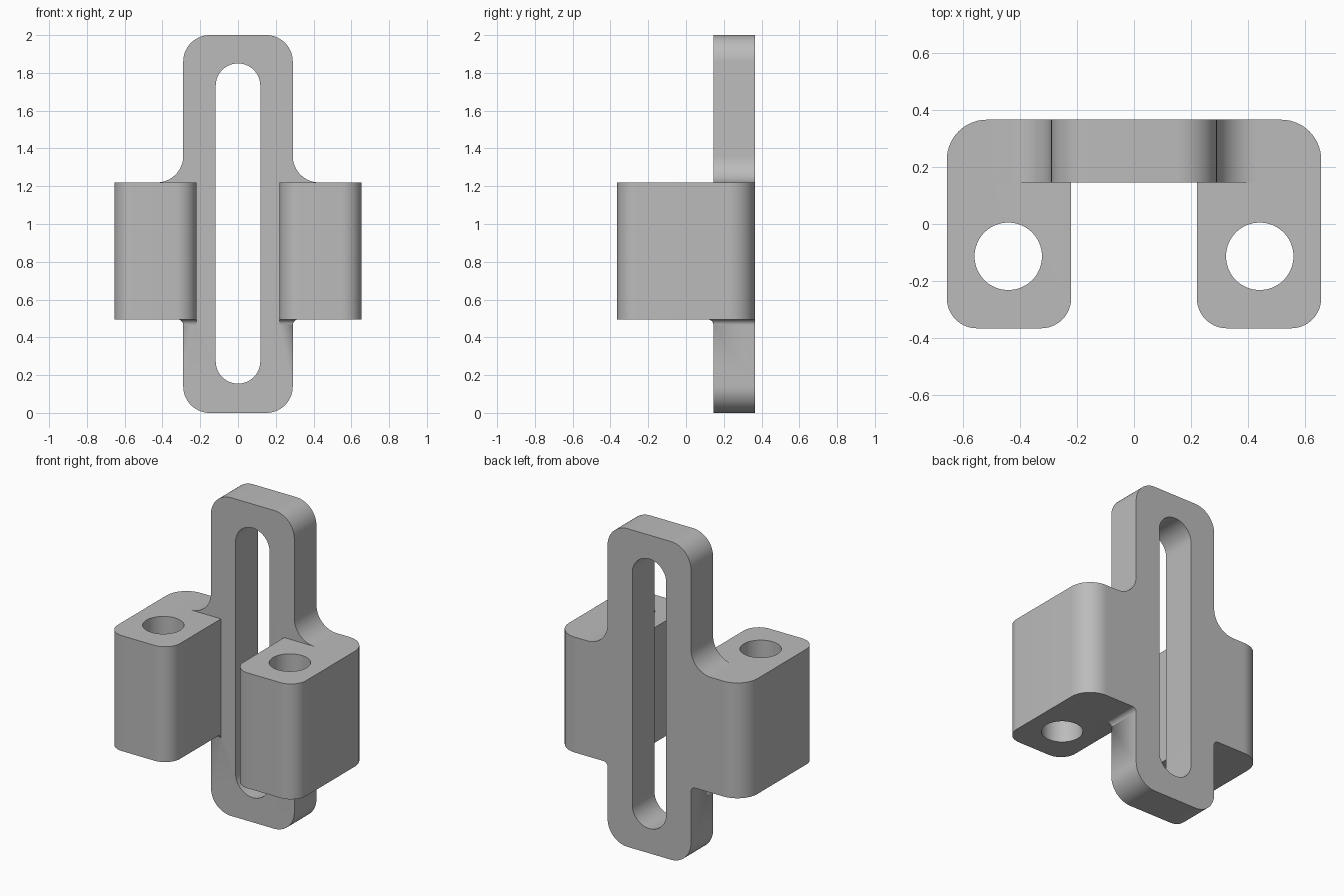
import bpy, bmesh
from math import sin, cos, pi, tan
from mathutils import Vector

cube = bpy.data.objects.get("Cube")
if cube:
    bpy.data.objects.remove(cube)

grey = bpy.data.materials.new("plain grey")
grey.use_nodes = True
colour = (0.5, 0.5, 0.5, 1)
grey.diffuse_color = colour
grey.node_tree.nodes["Principled BSDF"].inputs["Base Color"].default_value = colour


def rounded(corners, steps=14):
    """Outline of a polygon whose corners (u, v, radius) are rounded."""
    out = []
    for i, (u, v, r) in enumerate(corners):
        p = Vector((u, v))
        if r == 0:
            out.append(p)
            continue
        a = (Vector(corners[i - 1][:2]) - p).normalized()
        b = (Vector(corners[(i + 1) % len(corners)][:2]) - p).normalized()
        half = a.angle(b) / 2
        centre = p + (a + b).normalized() * r / sin(half)
        start = p + a * r / tan(half) - centre
        turn = (pi - 2 * half) * (1 if a.cross(b) < 0 else -1)
        for k in range(steps + 1):
            t = turn * k / steps
            out.append(centre + Vector((start.x * cos(t) - start.y * sin(t),
                                        start.x * sin(t) + start.y * cos(t))))
    return out


def loft(name, rings):
    """Closed solid through rings of 3D points."""
    bm = bmesh.new()
    rows = [[bm.verts.new(p) for p in ring] for ring in rings]
    n = len(rows[0])
    for low, high in zip(rows, rows[1:]):
        for i in range(n):
            j = (i + 1) % n
            bm.faces.new((low[i], low[j], high[j], high[i]))
    bm.faces.new(rows[0])
    bm.faces.new(rows[-1])
    bmesh.ops.remove_doubles(bm, verts=bm.verts, dist=1e-5)
    bmesh.ops.recalc_face_normals(bm, faces=bm.faces)
    mesh = bpy.data.meshes.new(name)
    bm.to_mesh(mesh)
    bm.free()
    mesh.materials.append(grey)
    obj = bpy.data.objects.new(name, mesh)
    bpy.context.collection.objects.link(obj)
    return obj


def along_y(name, outline, y0, y1):
    return loft(name, [[(u, y, v) for u, v in outline] for y in (y0, y1)])


def along_z(name, outline, z0, z1, side):
    return loft(name, [[(side * u, v, z) for u, v in outline] for z in (z0, z1)])


def combine(target, other, operation):
    mod = target.modifiers.new(operation, 'BOOLEAN')
    mod.operation, mod.solver, mod.object = operation, 'EXACT', other
    bpy.context.view_layer.update()
    graph = bpy.context.evaluated_depsgraph_get()
    mesh = bpy.data.meshes.new_from_object(target.evaluated_get(graph))
    target.modifiers.clear()
    target.data = mesh
    bpy.data.objects.remove(other)


FRONT, BACK = 0.145, 0.365
LOW, HIGH = 0.495, 1.22
INNER, EDGE = 0.22, 0.29

# Back plate with wings reaching into the side blocks
half = [(EDGE, 0, .14), (EDGE, LOW, 0), (.5, LOW, 0),
        (.5, HIGH, 0), (EDGE, HIGH, .14), (EDGE, 2, .14)]
plate = half + [(-u, v, r) for u, v, r in reversed(half)]
bracket = along_y("slotted_bracket", rounded(plate), FRONT, BACK)

# Side blocks, and the small fillet wrapping the plate below each
block = [(INNER, -BACK, .105), (.655, -BACK, .105), (.655, BACK, .14), (INNER, BACK, 0)]
R = 0.03
for side in (-1, 1):
    combine(bracket, along_z("block", rounded(block), LOW, HIGH, side), 'UNION')
    rings = []
    for k in range(9):
        a = k / 8 * pi / 2
        d, z = R * (1 - cos(a)), LOW - R + R * sin(a)
        corner = [(EDGE + d * sin(t), FRONT - d * cos(t)) for t in
                  (i / 6 * pi / 2 for i in range(7))]
        ring = [(INNER, FRONT - d)] + corner + [(EDGE + d, BACK), (INNER, BACK)]
        rings.append([(side * x, y, z) for x, y in ring])
    rings.append([(x, y, LOW + .03) for x, y, z in rings[-1]])
    combine(bracket, loft("fillet", rings), 'UNION')

# Long slot through the plate
slot = [(-.118, .155, .118), (.118, .155, .118), (.118, 1.85, .118), (-.118, 1.85, .118)]
combine(bracket, along_y("slot", rounded(slot), 0, .5), 'DIFFERENCE')

# Round hole down through each block
r, cx, cy = .118, .44, -.113
hole = [(cx + r * cos(k * pi / 32), cy + r * sin(k * pi / 32)) for k in range(64)]
for side in (-1, 1):
    combine(bracket, along_z("hole", hole, LOW - .1, HIGH + .1, side), 'DIFFERENCE')

# Smooth curves, sharp edges
bpy.ops.object.select_all(action='DESELECT')
bracket.select_set(True)
bpy.context.view_layer.objects.active = bracket
bpy.ops.object.shade_smooth_by_angle(angle=pi / 6)
